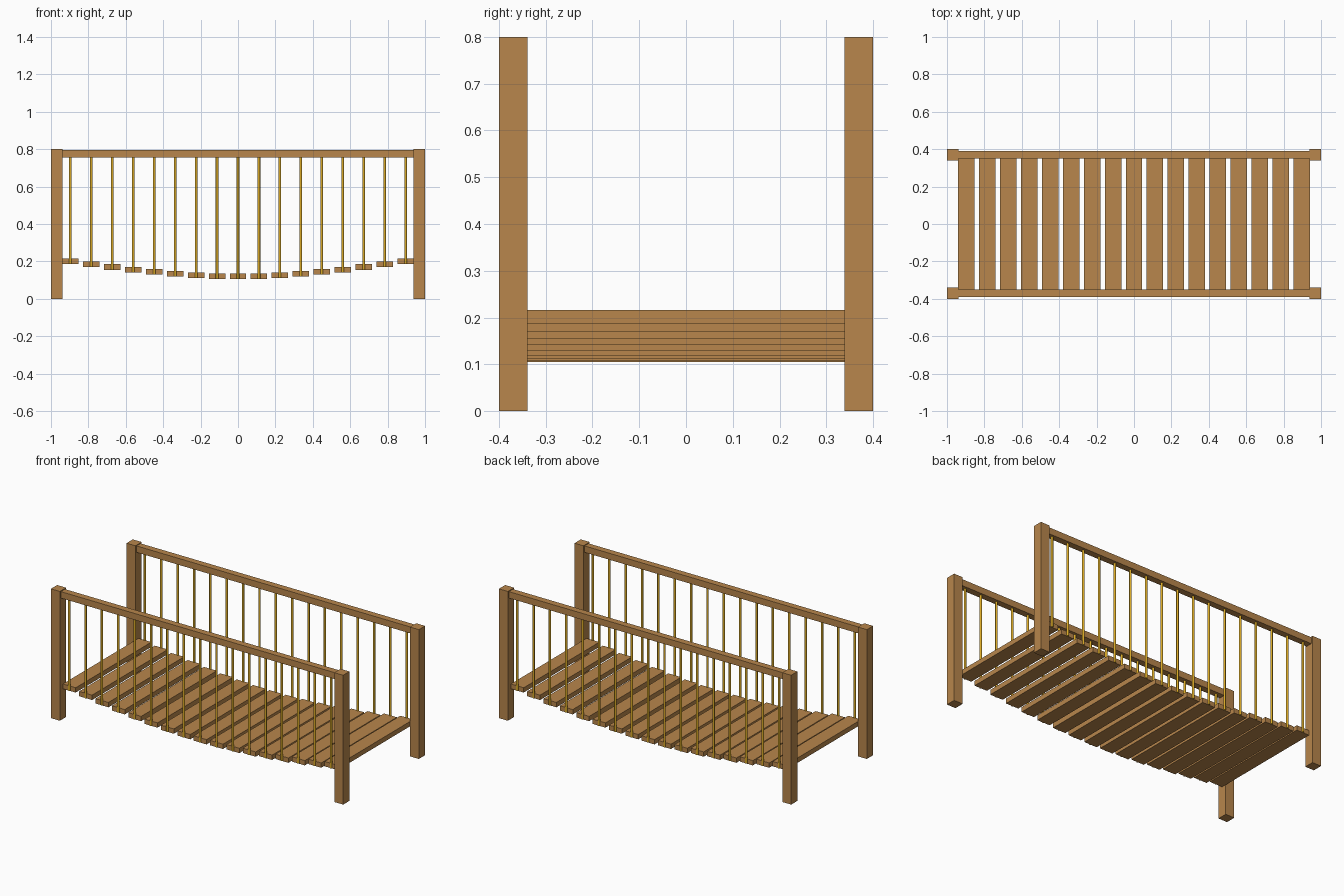
import bpy, math

if "Cube" in bpy.data.objects:
    bpy.data.objects.remove(bpy.data.objects["Cube"])


def material(name, rgb):
    m = bpy.data.materials.new(name)
    m.diffuse_color = (*rgb, 1)
    m.use_nodes = True
    m.node_tree.nodes["Principled BSDF"].inputs["Base Color"].default_value = m.diffuse_color
    return m


wood = material("brown wood", (0.48, 0.24, 0.072))
rope = material("golden rope", (0.70, 0.40, 0.02))


def box(name, center, size):
    bpy.ops.mesh.primitive_cube_add(size=1, location=center)
    ob = bpy.context.object
    ob.name = name
    ob.scale = size
    bpy.ops.object.transform_apply(location=False, rotation=False, scale=True)
    ob.data.materials.append(wood)


def rod(name, x, y, z0, z1, radius=0.007):
    bpy.ops.mesh.primitive_cylinder_add(vertices=16, radius=radius, depth=z1 - z0,
                                        location=(x, y, (z0 + z1) / 2))
    ob = bpy.context.object
    ob.name = name
    ob.data.materials.append(rope)
    bpy.ops.object.shade_smooth_by_angle()


SIDE_Y = 0.37      # centre line of posts, rails and ropes
COUNT = 17         # planks along the span
PITCH = 0.112
THICK = 0.03

# Corner posts and handrails
for side, sy in (("front", -1), ("back", 1)):
    for end, sx in (("left", -1), ("right", 1)):
        box(f"{side}_{end}_post", (sx * 0.9695, sy * 0.3695, 0.4), (0.061, 0.061, 0.8))
    box(f"{side}_handrail", (0, sy * SIDE_Y, 0.775), (1.88, 0.04, 0.04))

# Sagging deck planks, each hung by a rope on both sides
for i in range(COUNT):
    x = (i - (COUNT - 1) / 2) * PITCH
    bottom = 0.186 - 0.081 * math.sin(math.pi * i / (COUNT - 1))
    box(f"plank_{i + 1}", (x, 0, bottom + THICK / 2), (0.088, 2 * SIDE_Y, THICK))
    for side, sy in (("front", -1), ("back", 1)):
        rod(f"{side}_rope_{i + 1}", x, sy * SIDE_Y, bottom + 0.002, 0.765)
